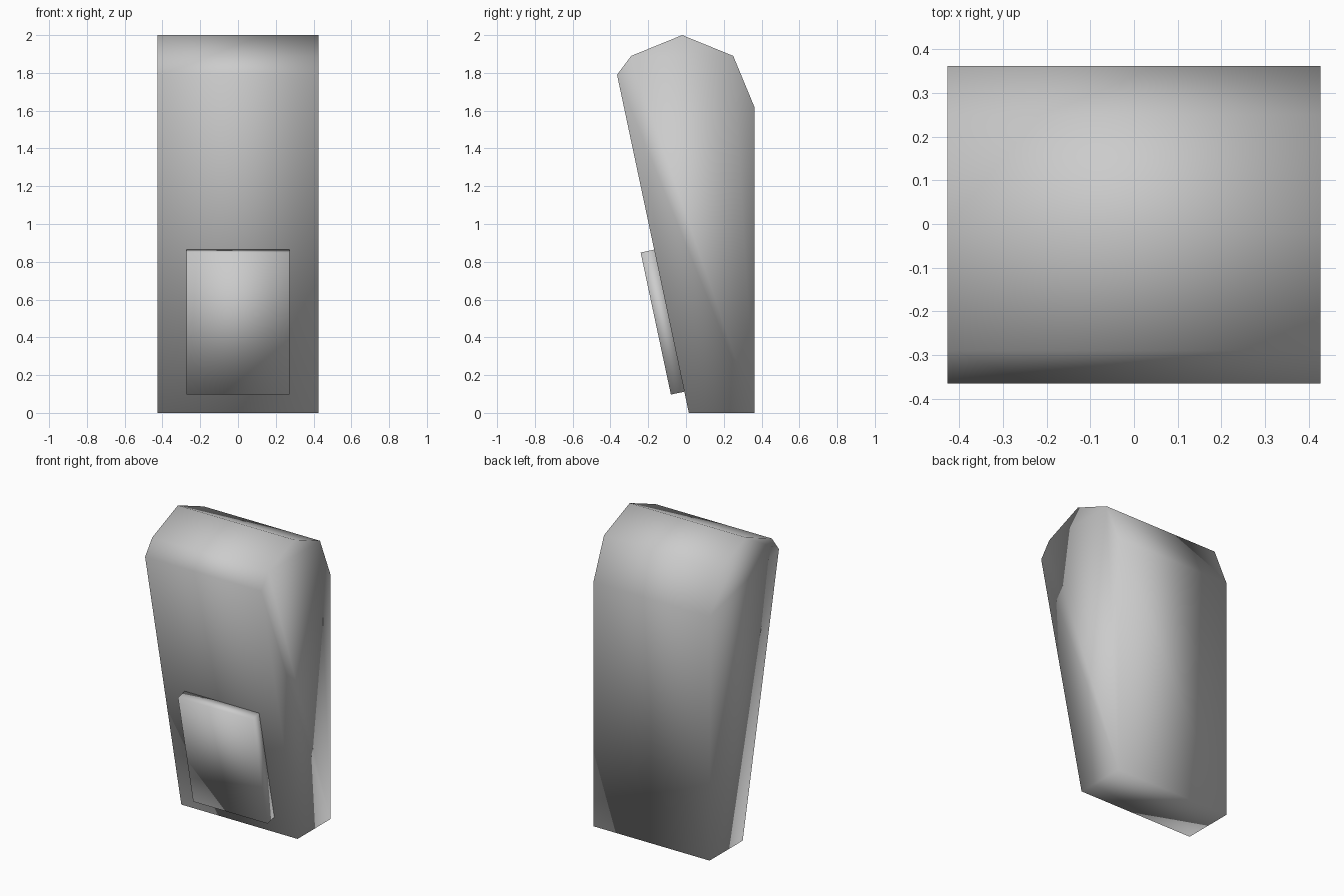
import bpy
import bmesh

if "Cube" in bpy.data.objects:
    bpy.data.objects.remove(bpy.data.objects["Cube"])


def extrude_profile(name, profile, half_width):
    """Extrude a closed (y, z) outline symmetrically along x, smooth shaded."""
    bm = bmesh.new()
    face = bm.faces.new([bm.verts.new((-half_width, y, z)) for y, z in profile])
    result = bmesh.ops.extrude_face_region(bm, geom=[face], use_keep_orig=True)
    moved = [v for v in result["geom"] if isinstance(v, bmesh.types.BMVert)]
    bmesh.ops.translate(bm, verts=moved, vec=(2 * half_width, 0, 0))
    bmesh.ops.recalc_face_normals(bm, faces=bm.faces[:])
    for f in bm.faces:
        f.smooth = True
    mesh = bpy.data.meshes.new(name)
    bm.to_mesh(mesh)
    bm.free()
    obj = bpy.data.objects.new(name, mesh)
    bpy.context.collection.objects.link(obj)
    return obj


# Main body: upright back, leaning front and faceted crown
extrude_profile("body", [
    (0.015, 0.0), (0.362, 0.0), (0.362, 1.62), (0.25, 1.89),
    (-0.02, 2.0), (-0.29, 1.89), (-0.365, 1.79),
], 0.427)

# Raised panel lying on the sloping front, slightly sunk into it
extrude_profile("front_panel", [
    (-0.08, 0.097), (0.0, 0.114), (-0.16, 0.866), (-0.24, 0.849),
], 0.273)
